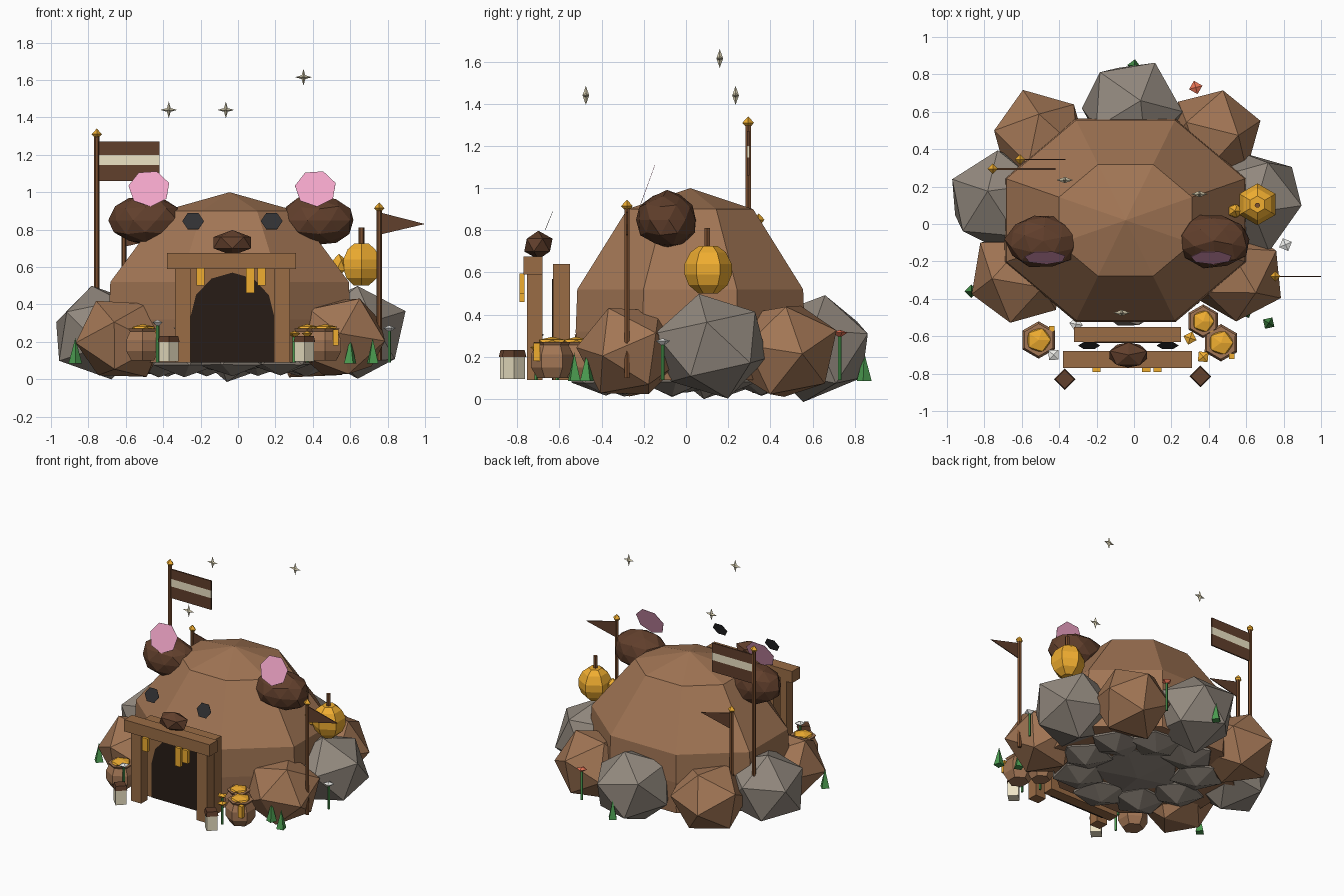
import bpy, bmesh, math, random
from mathutils import Vector, Matrix

if "Cube" in bpy.data.objects:
    bpy.data.objects.remove(bpy.data.objects["Cube"])
random.seed(4)

def mat(name, r, g, b):
    m = bpy.data.materials.new(name)
    m.diffuse_color = (r, g, b, 1)
    m.use_nodes = True
    m.node_tree.nodes["Principled BSDF"].inputs["Base Color"].default_value = m.diffuse_color
    return m

FUR = mat("fur", .36, .18, .09)
WOOD = mat("wood", .32, .15, .06)
POLE = mat("pole_wood", .20, .08, .03)
DARK = mat("dark_brown", .12, .05, .025)
HOLE = mat("hole", .02, .012, .008)
GREY = mat("stone", .29, .25, .21)
GOLD = mat("gold", .87, .42, .03)
CREAM = mat("cream", .85, .77, .56)
PINK = mat("pink", .88, .38, .58)
BLACK = mat("black", .03, .03, .033)
GREEN = mat("green", .07, .33, .08)
WHITE = mat("white", .85, .85, .82)
RED = mat("red", .80, .17, .09)
STAR = mat("star", .75, .68, .48)

def finish(bm, name, m):
    bmesh.ops.recalc_face_normals(bm, faces=bm.faces)
    me = bpy.data.meshes.new(name)
    bm.to_mesh(me)
    bm.free()
    me.materials.append(m)
    ob = bpy.data.objects.new(name, me)
    bpy.context.collection.objects.link(ob)
    return ob

def box(name, m, x, y, z):
    """Box from (min, max) pairs."""
    bm = bmesh.new()
    bmesh.ops.create_cube(bm, size=1)
    for v in bm.verts:
        v.co = Vector([(a + b) / 2 + c * (b - a) for (a, b), c in zip((x, y, z), v.co)])
    return finish(bm, name, m)

def blob(name, m, loc, rad, sub=1, jitter=0.0, turn=0.0, tilt=0.0):
    """Scaled, turned, slightly irregular icosphere."""
    bm = bmesh.new()
    bmesh.ops.create_icosphere(bm, subdivisions=sub, radius=1)
    rot = Matrix.Rotation(turn, 3, 'Z') @ Matrix.Rotation(tilt, 3, 'X')
    for v in bm.verts:
        p = rot @ v.co * (1 + random.uniform(-jitter, jitter))
        v.co = Vector([l + c * r for l, c, r in zip(loc, p, rad)])
    return finish(bm, name, m)

def lathe(name, m, x, y, profile, n=6, turn=0.0, squash=1.0):
    """Stack of n-sided rings from (radius, z) pairs; squash scales depth."""
    bm = bmesh.new()
    rings = [[bm.verts.new((x + r * math.cos(turn + i * math.tau / n),
                            y + r * squash * math.sin(turn + i * math.tau / n), z))
              for i in range(n)] for r, z in profile]
    for a, b in zip(rings, rings[1:]):
        for i in range(n):
            bm.faces.new((a[i], a[(i + 1) % n], b[(i + 1) % n], b[i]))
    bm.faces.new(rings[0])
    bm.faces.new(rings[-1])
    bmesh.ops.remove_doubles(bm, verts=bm.verts, dist=1e-5)
    return finish(bm, name, m)

def plate(name, m, pts, y0, y1):
    """Outline in xz, extruded from y0 to y1."""
    bm = bmesh.new()
    f = bm.faces.new([bm.verts.new((x, y0, z)) for x, z in pts])
    for v in bmesh.ops.extrude_face_region(bm, geom=[f])["geom"]:
        if isinstance(v, bmesh.types.BMVert):
            v.co.y = y1
    return finish(bm, name, m)

def disc(name, m, loc, rx, rz, n, lean, turn=0.0):
    """Thin upright polygon, leaning back."""
    pts = [(rx * math.cos(turn + i * math.tau / n), rz * math.sin(turn + i * math.tau / n)) for i in range(n)]
    ob = plate(name, m, pts, -.001, .001)
    ob.rotation_euler.x = -lean
    ob.location = loc

# Domed eight-sided body
lathe("dome_body", FUR, -.045, .02, [(.68, .09), (.70, .32), (.69, .52), (.385, .9), (0, 1.0)],
      8, math.pi / 8, .84)

# Ring of boulders
for i, (x, y, z, r, m) in enumerate([
        (.64, .13, .25, .285, GREY), (.55, -.27, .22, .26, FUR), (.42, .47, .23, .27, FUR),
        (-.01, .61, .25, .285, GREY), (-.50, .45, .23, .27, FUR), (-.73, .13, .25, .285, GREY),
        (-.62, -.28, .21, .26, FUR)]):
    blob(f"boulder_{i}", m, (x, y, z), (r, r, r * .92), 1, .05, i * .8, .25 if m == GREY else .55)

# Foundation stones under the body
for i in range(9):
    a = i * math.tau / 9 - math.pi / 2
    blob(f"foundation_stone_{i}", GREY, (-.03 + .4 * math.cos(a), .38 * math.sin(a), .13),
         (.2, .19, .115), 1, .05, i)
blob("foundation_core", GREY, (-.03, 0, .13), (.34, .34, .1))

# Face: ears, inner ears, eyes, nose
for s, side in ((-1, "left"), (1, "right")):
    cx = -.03
    blob(f"ear_{side}", DARK, (cx + s * .455, -.09, .85), (.2, .145, .135), 2, .06, s)
    disc(f"inner_ear_{side}", PINK, (cx + s * .445, -.18, 1.02), .112, .104, 7, math.radians(20), .3)
    disc(f"eye_{side}", BLACK, (cx + s * .21, -.65, .845), .058, .054, 6, math.radians(22))
blob("nose", DARK, (-.03, -.70, .73), (.118, .075, .068), 1, 0, .3)

# Doorway: back slab, dark arch, posts and lintel
box("door_slab", WOOD, (-.32, .25), (-.63, -.55), (.09, .64))
arch = [(-.03 + .225 * math.cos(a), .33 + .24 * math.sin(a)) for a in [i * math.pi / 6 for i in range(7)]]
plate("door_opening", HOLE, [(-.255, .09), (.195, .09)] + arch, -.635, -.62)
for s, side in ((-1, "left"), (1, "right")):
    c = -.03 + s * .265
    box(f"door_post_{side}", WOOD, (c - .042, c + .042), (-.755, -.68), (.09, .6))
box("door_lintel", WOOD, (-.38, .31), (-.77, -.68), (.59, .675))
for i, (x, z) in enumerate([(-.2, .5), (.065, .46), (.125, .5)]):
    box(f"lintel_drip_{i}", GOLD, (x - .022, x + .022), (-.79, -.765), (z, .595))

# Flag poles with finials
def pole(name, x, y, z0, z1):
    lathe(name + "_pole", POLE, x, y, [(.014, z0), (.014, z1 - .02)])
    lathe(name + "_finial", GOLD, x, y, [(0, z1 - .045), (.028, z1 - .015), (0, z1 + .015)], 4)

pole("banner", -.755, .295, .2, 1.325)
for n, m, z0, z1 in (("low", DARK, 1.06, 1.145), ("stripe", CREAM, 1.145, 1.2), ("high", DARK, 1.2, 1.27)):
    box(f"banner_{n}", m, (-.745, -.42), (.29, .3), (z0, z1))
for n, x, y, z in (("right", .755, -.28, .93), ("left", -.61, .345, .865)):
    pole(f"pennant_{n}", x, y, .1, z)
    plate(f"pennant_{n}_cloth", DARK, [(x + .01, z - .155), (x + .245, z - .1), (x + .01, z - .04)],
          y - .003, y + .003)

# Hanging golden hive on the right
lathe("hive", GOLD, .66, .105, [(.045, .5), (.092, .54), (.112, .59), (.112, .64), (.085, .695), (.045, .725)],
      6, math.pi / 2)
lathe("hive_stem", POLE, .66, .1, [(.015, .7), (.015, .81)])
blob("hive_side_drop", GOLD, (.54, .07, .61), (.045, .04, .06))

# Honey pots
for i, (x, y, r) in enumerate([(.37, -.52, .09), (.465, -.635, .1), (-.51, -.62, .1)]):
    lathe(f"pot_{i}", FUR, x, y, [(.7 * r, .1), (r, .15), (r, .21), (.78 * r, .255), (.88 * r, .27)], 6, .52)
    blob(f"pot_honey_{i}", GOLD, (x, y, .27), (.72 * r, .72 * r, .025))
    a = -.9 if i < 2 else .7
    dx, dy = x + r * .93 * math.cos(a), y + r * .93 * math.sin(a)
    box(f"pot_drip_{i}", GOLD, (dx - .015, dx + .015), (dy - .015, dy + .015), (.18, .265))

# Lanterns beside the path
for x, y, side in ((-.37, -.83, "left"), (.355, -.815, "right")):
    lathe(f"lantern_{side}", CREAM, x, y, [(.052, .095), (.052, .2)], 4)
    lathe(f"lantern_cap_{side}", DARK, x, y, [(.058, .2), (.05, .232)], 4)

# Grass tufts
for i, (x, y) in enumerate([(-.87, -.36), (.72, -.53), (.6, -.47), (0, .845)]):
    lathe(f"grass_{i}", GREEN, x, y, [(.036, .085), (0, .22)], 4, i)

# Flowers
for i, (x, y, z, m) in enumerate([
        (.81, -.11, .27, WHITE), (-.31, -.535, .27, WHITE), (-.43, -.7, .3, WHITE),
        (.33, .73, .31, RED), (.3, -.61, .24, GOLD), (.37, -.71, .24, GOLD)]):
    lathe(f"flower_stem_{i}", GREEN, x, y, [(.009, .09), (.009, z)], 5)
    lathe(f"flower_head_{i}", m, x, y, [(0, z - .02), (.037, z + .005), (0, z + .018)], 4, .4 + i)

# Floating four-pointed sparkles
for i, (x, y, z) in enumerate([(-.37, .235, 1.44), (-.065, -.475, 1.44), (.35, .16, 1.615)]):
    bm = bmesh.new()
    rim = []
    for k in range(8):
        r, a = (.045, .014)[k % 2], k * math.pi / 4
        rim.append(bm.verts.new((x + r * math.cos(a), y, z + r * math.sin(a))))
    for d in (-.016, .016):
        tip = bm.verts.new((x, y + d, z))
        for k in range(8):
            bm.faces.new((rim[k], rim[(k + 1) % 8], tip))
    finish(bm, f"sparkle_{i}", STAR)
